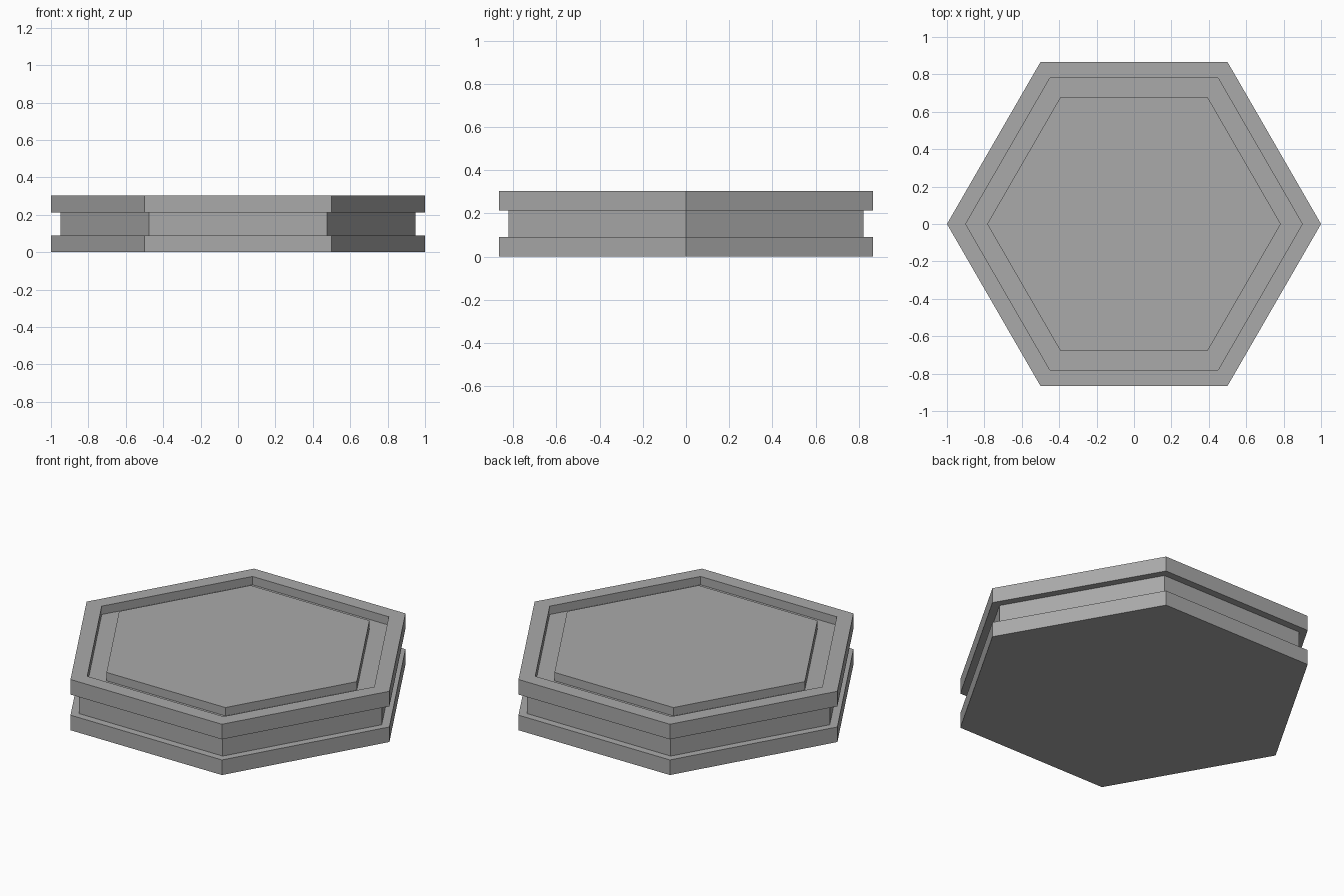
import bpy
import bmesh
import math

cube = bpy.data.objects.get("Cube")
if cube:
    bpy.data.objects.remove(cube, do_unlink=True)

SIDES = 6
HEIGHT = 0.303
FLANGE = 0.09
GROOVE = 0.05

# Single flat colour
grey = bpy.data.materials.new("mid grey")
grey.use_nodes = True
colour = (0.4, 0.4, 0.4, 1)
grey.diffuse_color = colour
grey.node_tree.nodes["Principled BSDF"].inputs["Base Color"].default_value = colour


def hex_turned(name, profile):
    """Sweep a (radius, height) profile around a hexagon and cap both ends."""
    bm = bmesh.new()
    rings = []
    for radius, z in profile:
        angles = [math.tau * i / SIDES for i in range(SIDES)]
        rings.append([bm.verts.new((radius * math.cos(a), radius * math.sin(a), z))
                      for a in angles])
    for low, high in zip(rings, rings[1:]):
        for i in range(SIDES):
            j = (i + 1) % SIDES
            bm.faces.new((low[i], low[j], high[j], high[i]))
    bm.faces.new(rings[0][::-1])
    bm.faces.new(rings[-1])
    bmesh.ops.recalc_face_normals(bm, faces=bm.faces[:])
    mesh = bpy.data.meshes.new(name)
    bm.to_mesh(mesh)
    bm.free()
    mesh.materials.append(grey)
    obj = bpy.data.objects.new(name, mesh)
    bpy.context.collection.objects.link(obj)
    return obj


# Base flange, recessed waist, top flange, groove and raised centre panel
hex_turned("hexagonal_tile", [
    (1, 0), (1, FLANGE),
    (0.95, FLANGE), (0.95, HEIGHT - FLANGE),
    (1, HEIGHT - FLANGE), (1, HEIGHT),
    (0.9, HEIGHT), (0.9, HEIGHT - GROOVE),
    (0.785, HEIGHT - GROOVE), (0.785, HEIGHT),
])
